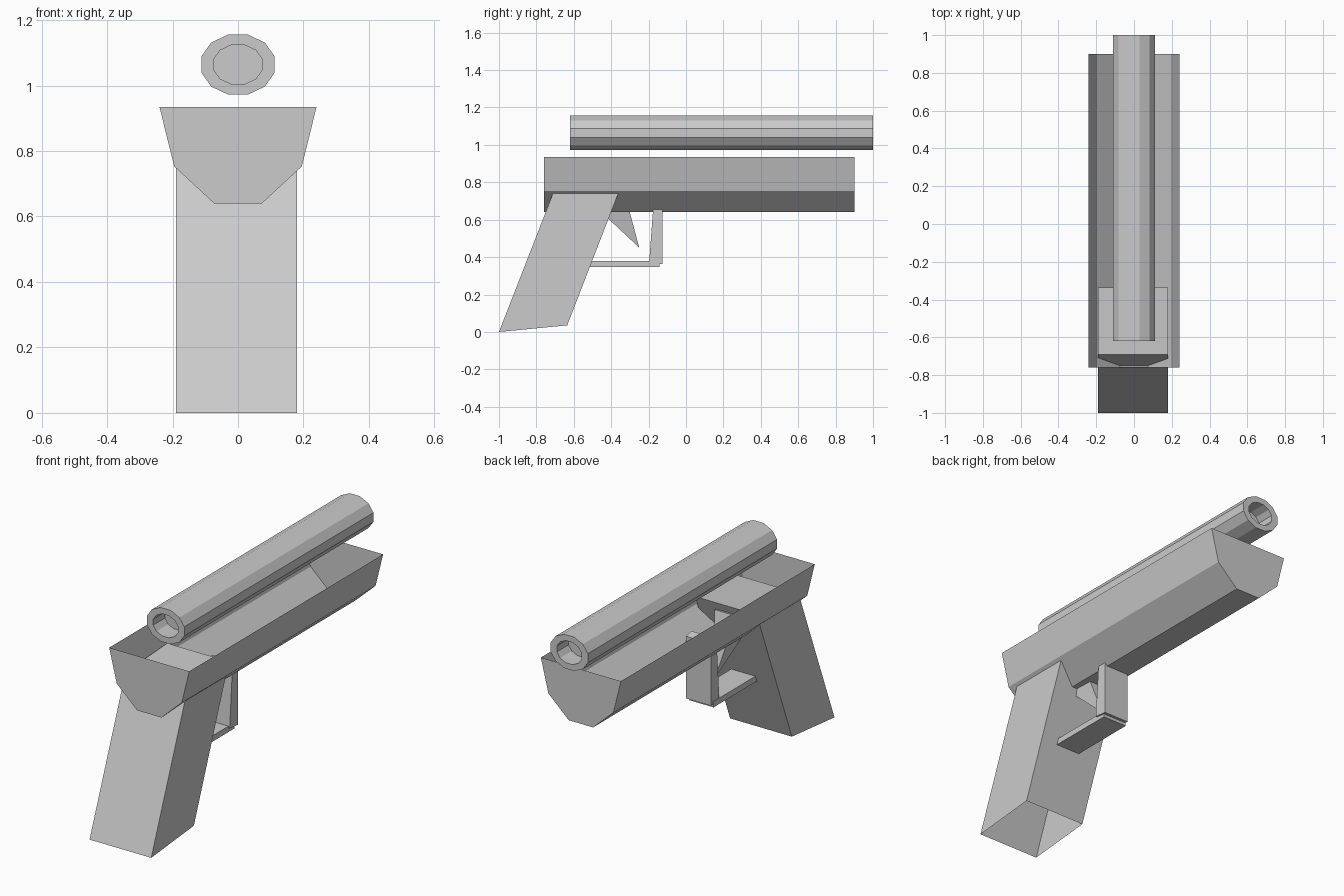
import bpy, bmesh
from math import cos, sin, pi

if "Cube" in bpy.data.objects:
    bpy.data.objects.remove(bpy.data.objects["Cube"])


def finish(name, bm):
    bmesh.ops.recalc_face_normals(bm, faces=bm.faces[:])
    mesh = bpy.data.meshes.new(name)
    bm.to_mesh(mesh)
    bm.free()
    obj = bpy.data.objects.new(name, mesh)
    bpy.context.collection.objects.link(obj)


def bridge(bm, a, b, closed=True):
    n = len(a)
    for i in range(n if closed else n - 1):
        j = (i + 1) % n
        bm.faces.new((a[i], a[j], b[j], b[i]))


def side_prism(name, profile, x0, x1, open_edge=None):
    """Extrude a (y, z) outline across x; open_edge is left without a face."""
    bm = bmesh.new()
    a, b = [[bm.verts.new((x, y, z)) for y, z in profile] for x in (x0, x1)]
    n = len(profile)
    for i in range(n):
        if i != open_edge:
            j = (i + 1) % n
            bm.faces.new((a[i], a[j], b[j], b[i]))
    bm.faces.new(a)
    bm.faces.new(b)
    finish(name, bm)


# Open-topped frame trough with closed ends
half = [(0.24, 0.935), (0.195, 0.753), (0.073, 0.64)]
section = half + [(-x, z) for x, z in reversed(half)]
bm = bmesh.new()
front, back = [[bm.verts.new((x, y, z)) for x, z in section] for y in (-0.76, 0.9)]
bridge(bm, front, back, closed=False)
bm.faces.new(front)
bm.faces.new(back)
finish("frame", bm)

# Twelve-sided barrel, recessed at both ends
bm = bmesh.new()
stations = [(0.077, 0.062, -0.52), (0.077, 0.062, -0.62), (0.116, 0.095, -0.62),
            (0.116, 0.095, 1.0), (0.077, 0.062, 1.0), (0.077, 0.062, 0.9)]
rings = []
for rx, rz, y in stations:
    angles = [(k + 0.5) * pi / 6 for k in range(12)]
    rings.append([bm.verts.new((rx * cos(t), y, 1.064 + rz * sin(t))) for t in angles])
for a, b in zip(rings, rings[1:]):
    bridge(bm, a, b)
bm.faces.new(rings[0])
bm.faces.new(rings[-1])
finish("barrel", bm)

# Slanted grip, open underneath
side_prism("grip", [(-1.0, 0.0), (-0.635, 0.035), (-0.335, 0.81), (-0.692, 0.79)],
           -0.19, 0.18, open_edge=0)

# Trigger guard: lower bar and upright
side_prism("guard_bar", [(-0.56, 0.348), (-0.143, 0.348), (-0.143, 0.38), (-0.56, 0.38)],
           -0.065, 0.08)
side_prism("guard_post", [(-0.197, 0.37), (-0.125, 0.363), (-0.125, 0.70), (-0.172, 0.71)],
           -0.062, 0.088)

# Pointed trigger
bm = bmesh.new()
base = [bm.verts.new(c) for c in ((-0.065, -0.335, 0.77), (0.065, -0.335, 0.77),
                                  (0.065, -0.548, 0.73), (-0.065, -0.548, 0.73))]
tip = bm.verts.new((0, -0.25, 0.45))
bm.faces.new(base)
for i in range(4):
    bm.faces.new((base[i], base[(i + 1) % 4], tip))
finish("trigger", bm)
